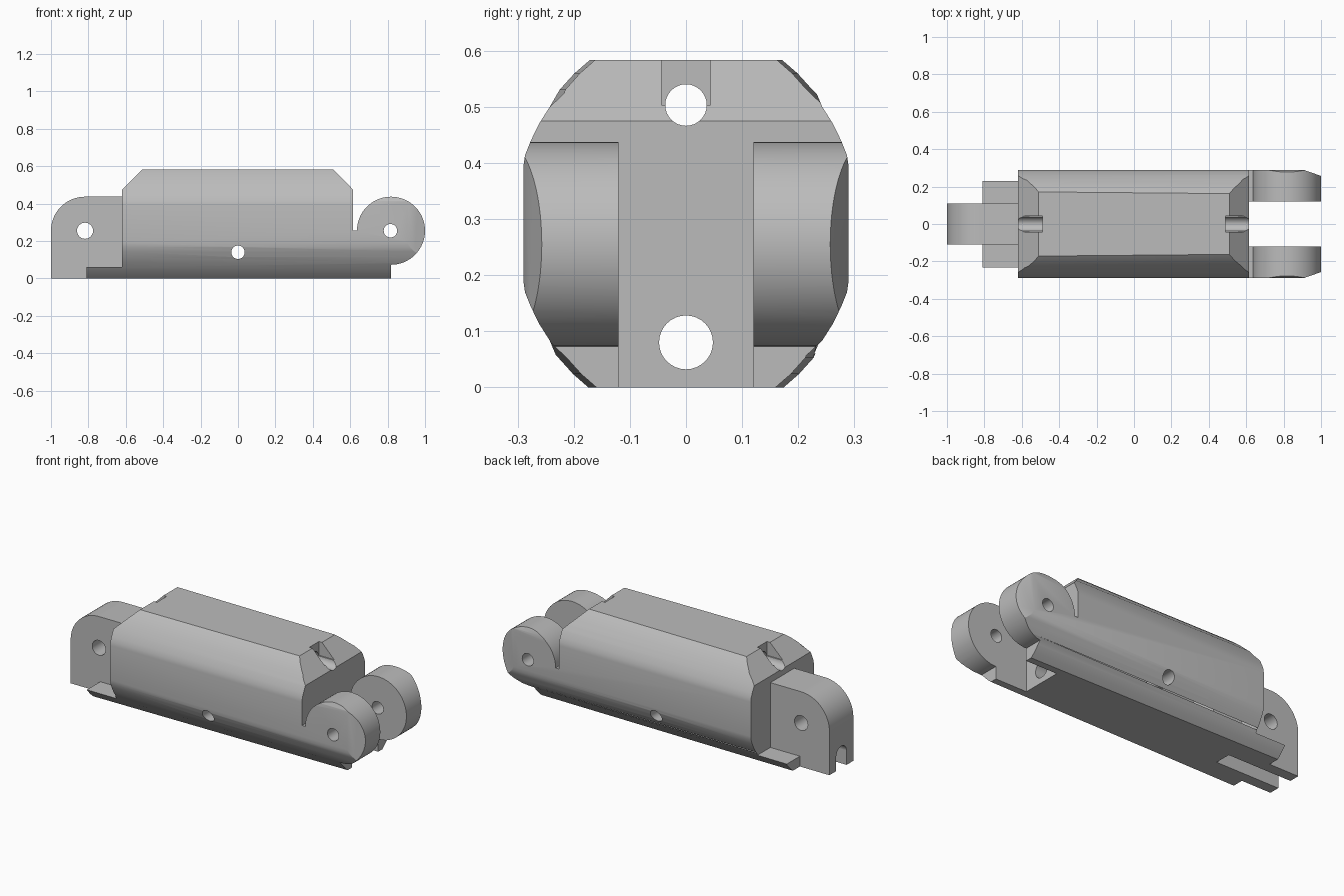
import bpy, bmesh, math

if "Cube" in bpy.data.objects:
    bpy.data.objects.remove(bpy.data.objects["Cube"])

grey = bpy.data.materials.new("plain grey")
grey.diffuse_color = (0.5, 0.5, 0.5, 1)
grey.use_nodes = True
grey.node_tree.nodes["Principled BSDF"].inputs["Base Color"].default_value = grey.diffuse_color


def loft(name, rings):
    """Closed solid through matching rings of 3D points."""
    bm = bmesh.new()
    vs = [[bm.verts.new(p) for p in r] for r in rings]
    n = len(vs[0])
    for a, b in zip(vs, vs[1:]):
        for i in range(n):
            bm.faces.new((a[i], a[(i + 1) % n], b[(i + 1) % n], b[i]))
    bm.faces.new(vs[0])
    bm.faces.new(vs[-1][::-1])
    bmesh.ops.recalc_face_normals(bm, faces=bm.faces)
    me = bpy.data.meshes.new(name)
    bm.to_mesh(me)
    bm.free()
    me.materials.append(grey)
    ob = bpy.data.objects.new(name, me)
    bpy.context.collection.objects.link(ob)
    return ob


def extrude_y(name, pts, half):
    return loft(name, [[(x, y, z) for x, z in pts] for y in (-half, half)])


def box(name, x0, x1, y0, y1, z0, z1):
    return extrude_ring(name, [(y0, z0), (y1, z0), (y1, z1), (y0, z1)], x0, x1)


def extrude_ring(name, pts, x0, x1):
    return loft(name, [[(x, y, z) for y, z in pts] for x in (x0, x1)])


def arc(cx, cz, r, a0, a1, n):
    return [(cx + r * math.cos(math.radians(a0 + (a1 - a0) * i / n)),
             cz + r * math.sin(math.radians(a0 + (a1 - a0) * i / n))) for i in range(n + 1)]


def circle(cx, cz, r):
    return arc(cx, cz, r, 0, 360, 32)[:-1]


def combine(target, other, op):
    m = target.modifiers.new(op.lower(), 'BOOLEAN')
    m.operation, m.object, m.solver = op, other, 'EXACT'
    bpy.context.view_layer.objects.active = target
    bpy.ops.object.modifier_apply(modifier=m.name)
    bpy.data.objects.remove(other)


# rounded cross-section, slightly narrower on top towards +x
def section(x):
    t = 0.167 - 0.009 * x
    q = [(t, 0.2915), (t + 0.027, 0.268), (t + 0.053, 0.239), (0.243, 0.208), (0.262, 0.178),
         (0.277, 0.147), (0.287, 0.122), (0.29, 0.10)]
    right = [(y, z) for y, z in q] + [(y, -z) for y, z in q[::-1]]
    ring = right + [(-y, z) for y, z in right[::-1]]
    return [(x, y, z + 0.2915) for y, z in ring]


# link body: side profile trimmed by the rounded cross-section
profile = [(-0.81, 0), (-0.81, 0.06), (-0.62, 0.06), (-0.62, 0.475), (-0.51, 0.583),
           (0.51, 0.583), (0.615, 0.475), (0.615, 0.255)]
profile += arc(0.818, 0.255, 0.182, 180, -90, 48) + [(0.818, 0)]
body = extrude_y("link_body", profile, 0.4)
combine(body, loft("envelope", [section(-1.1), section(1.1)]), 'INTERSECT')

# gap between the two hinge lugs, and tapered outer cheeks
combine(body, box("lug_gap", 0.615, 1.2, -0.12, 0.12, -0.1, 0.7), 'DIFFERENCE')
for s in (-1, 1):
    tri = [(0.90, s * 0.292), (1.1, s * 0.222), (1.1, s * 0.4), (0.90, s * 0.4)]
    combine(body, loft("cheek_cut", [[(x, y, z) for x, y in tri] for z in (-0.1, 0.7)]),
            'DIFFERENCE')

# hinge tongue at the other end
tongue = [(-0.55, 0), (-1, 0)] + arc(-0.818, 0.255, 0.182, 180, 90, 16) + [(-0.55, 0.437)]
combine(body, extrude_y("tongue", tongue, 0.11), 'UNION')
combine(body, box("tongue_slot", -1.1, -0.59, -0.048, 0.048, -0.1, 0.085), 'DIFFERENCE')

# cross pin holes
for x, z, r in ((-0.818, 0.255, 0.043), (0.815, 0.255, 0.036), (0, 0.14, 0.036)):
    combine(body, extrude_y("pin_hole", circle(x, z, r), 0.5), 'DIFFERENCE')

# lengthwise cable holes
for z, r in ((0.08, 0.048), (0.503, 0.037)):
    combine(body, extrude_ring("cable_hole", circle(0, z, r), -1.2, 1.2), 'DIFFERENCE')

# notches over the upper cable hole
for x0, x1 in ((-0.7, -0.49), (0.49, 0.7)):
    combine(body, box("notch", x0, x1, -0.044, 0.044, 0.503, 0.7), 'DIFFERENCE')

bpy.ops.object.select_all(action='DESELECT')
body.select_set(True)
bpy.context.view_layer.objects.active = body
bpy.ops.object.shade_smooth_by_angle(angle=math.radians(25))
